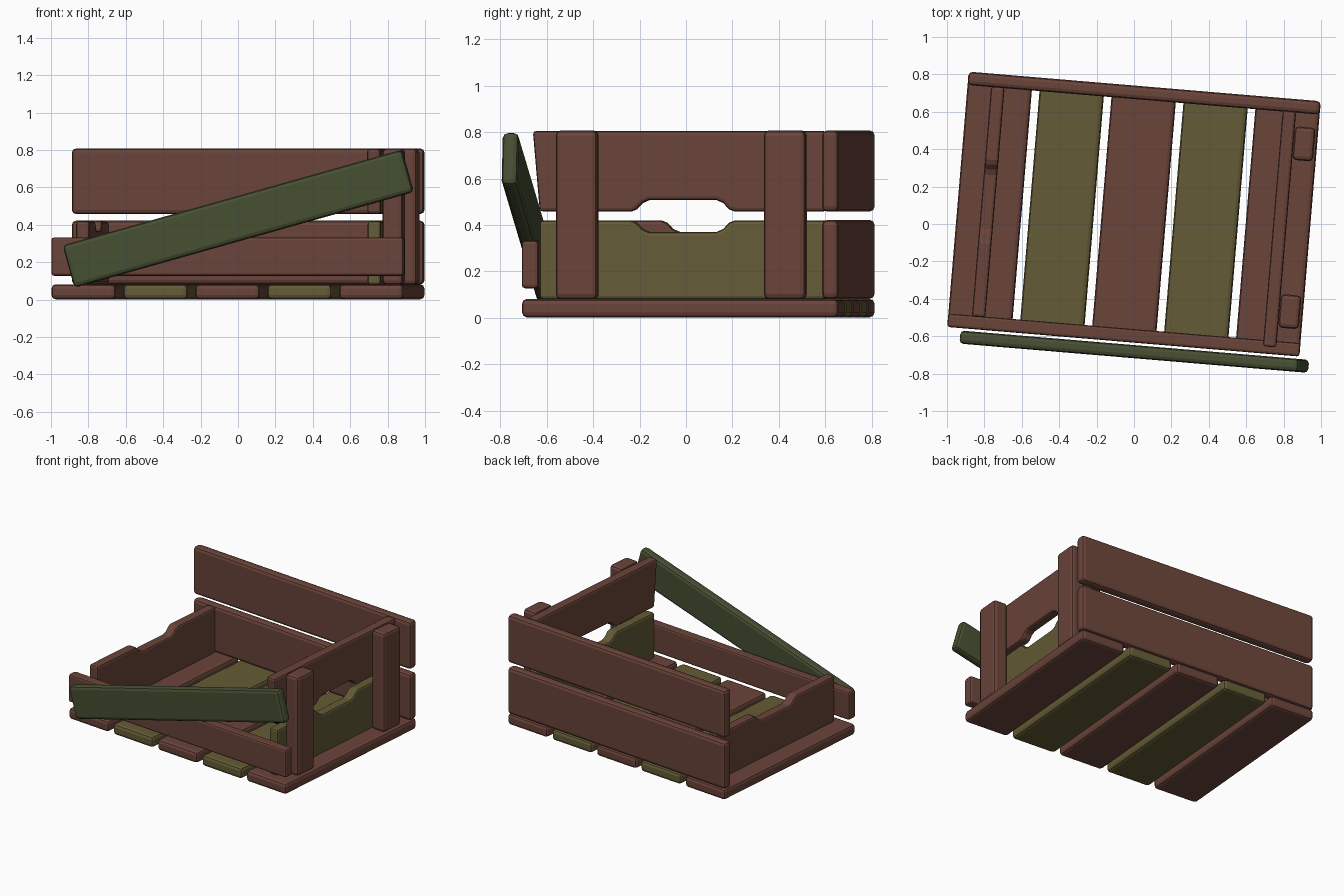
import bpy, bmesh, math
from mathutils import Matrix

if "Cube" in bpy.data.objects:
    bpy.data.objects.remove(bpy.data.objects["Cube"])

# Whole crate sits slightly turned on the ground
CRATE = Matrix.Translation((0, 0.053, 0)) @ Matrix.Rotation(math.radians(-4.8), 4, 'Z')


def material(name, rgb):
    m = bpy.data.materials.new(name)
    m.diffuse_color = (*rgb, 1)
    m.use_nodes = True
    m.node_tree.nodes["Principled BSDF"].inputs["Base Color"].default_value = m.diffuse_color
    return m


BROWN = material("red_brown_wood", (0.145, 0.058, 0.042))
OLIVE = material("olive_wood", (0.127, 0.105, 0.037))
GREEN = material("dark_green_wood", (0.062, 0.077, 0.032))


def finish(name, bm, mat, local, bevel):
    bmesh.ops.recalc_face_normals(bm, faces=bm.faces)
    me = bpy.data.meshes.new(name)
    bm.to_mesh(me)
    bm.free()
    me.materials.append(mat)
    ob = bpy.data.objects.new(name, me)
    bpy.context.collection.objects.link(ob)
    ob.matrix_world = CRATE @ local
    b = ob.modifiers.new("worn_edges", 'BEVEL')
    b.width = bevel
    b.segments = 2
    b.limit_method = 'ANGLE'
    b.angle_limit = math.radians(60)
    return ob


def board(name, size, centre, mat, tilt=0, bevel=0.022):
    bm = bmesh.new()
    bmesh.ops.create_cube(bm, size=1, matrix=Matrix.Diagonal((*size, 1)))
    local = Matrix.Translation(centre) @ Matrix.Rotation(math.radians(tilt), 4, 'Y')
    return finish(name, bm, mat, local, bevel)


def end_board(name, x, z_plain, z_notch, mat, overhang=0.0):
    """Handle board in the y-z plane; the notch is cut in the z_notch edge."""
    s = 1 if z_plain > z_notch else -1
    half = [(0.225, 0), (0.2, 0.01), (0.175, 0.037), (0.145, 0.05)]
    prof = [(-0.618 - overhang, z_plain), (-0.618, z_notch)]
    prof += [(-y, z_notch + s * d) for y, d in half]
    prof += [(y, z_notch + s * d) for y, d in reversed(half)]
    prof += [(0.618, z_notch), (0.618, z_plain)]
    bm = bmesh.new()
    face = bm.faces.new([bm.verts.new((-0.036, y, z)) for y, z in prof])
    ext = bmesh.ops.extrude_face_region(bm, geom=[face])
    verts = [v for v in ext["geom"] if isinstance(v, bmesh.types.BMVert)]
    bmesh.ops.translate(bm, vec=(0.072, 0, 0), verts=verts)
    return finish(name, bm, mat, Matrix.Translation((x, 0, 0)), 0.015)


# Floor slats, alternating colours
for i in range(5):
    board(f"floor_slat_{i + 1}", (0.345, 1.37, 0.08), ((i - 2) * 0.386, 0, 0.042),
          OLIVE if i % 2 else BROWN)

# Back and front boards
board("back_lower_board", (1.89, 0.072, 0.34), (0, 0.649, 0.252), BROWN)
board("back_upper_board", (1.89, 0.072, 0.35), (0, 0.649, 0.633), BROWN)
board("front_lower_board", (1.89, 0.072, 0.205), (0, -0.649, 0.23), BROWN, bevel=0.014)

# Loose board hanging across the front
board("front_loose_board", (1.89, 0.07, 0.235), (0.063, -0.733, 0.433), GREEN, tilt=-15.7)

# End boards with handle notches; the left upper one is missing
end_board("left_lower_board", -0.782, 0.08, 0.42, BROWN)
end_board("right_lower_board", 0.782, 0.08, 0.42, OLIVE)
end_board("right_upper_board", 0.782, 0.806, 0.458, BROWN, overhang=0.03)

# Outer posts on the right end
for side, y in (("front", -0.45), ("back", 0.45)):
    board(f"right_{side}_post", (0.11, 0.18, 0.728), (0.874, y, 0.444), BROWN)
